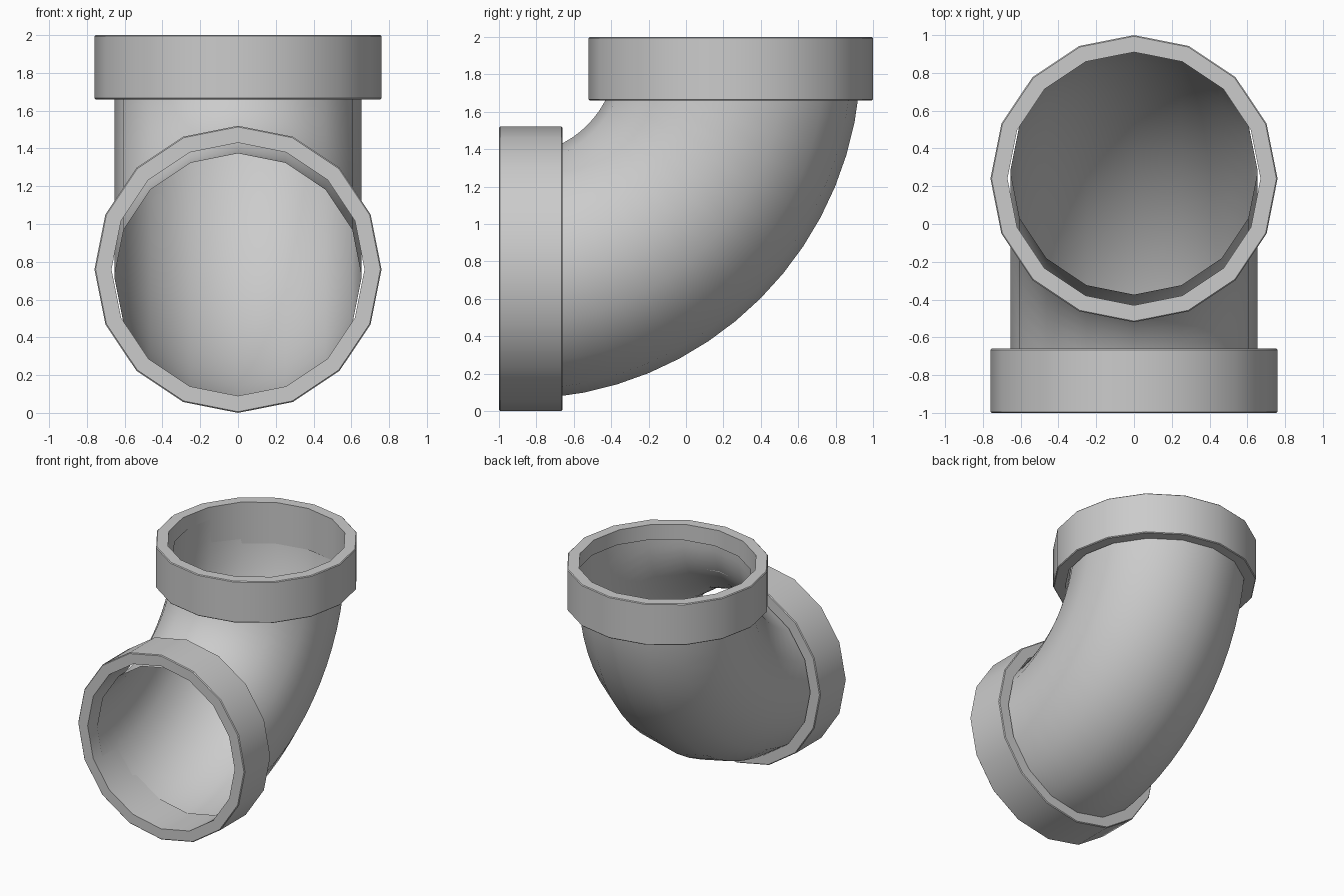
import bpy, bmesh
from math import sin, cos, pi, radians
from mathutils import Matrix, Vector

if "Cube" in bpy.data.objects:
    bpy.data.objects.remove(bpy.data.objects["Cube"])

SIDES = 16


def finish(name, bm, angle):
    bmesh.ops.recalc_face_normals(bm, faces=bm.faces)
    me = bpy.data.meshes.new(name)
    bm.to_mesh(me)
    bm.free()
    ob = bpy.data.objects.new(name, me)
    bpy.context.collection.objects.link(ob)
    bpy.ops.object.select_all(action='DESELECT')
    ob.select_set(True)
    bpy.context.view_layer.objects.active = ob
    bpy.ops.object.shade_smooth_by_angle(angle=radians(angle))
    return ob


def collar(name, matrix):
    # ring section (radius, height) with tiny softened outer corners
    e = 0.006
    section = [(0.67, 0), (0.76 - e, 0), (0.76, e),
               (0.76, 0.34 - e), (0.76 - e, 0.34), (0.67, 0.34)]
    bm = bmesh.new()
    rings = [[bm.verts.new((r * cos(2 * pi * i / SIDES), r * sin(2 * pi * i / SIDES), h))
              for r, h in section] for i in range(SIDES)]
    n = len(section)
    for i in range(SIDES):
        a, b = rings[i], rings[(i + 1) % SIDES]
        for j in range(n):
            k = (j + 1) % n
            bm.faces.new((a[j], b[j], b[k], a[k]))
    bm.transform(matrix)
    return finish(name, bm, 40)


# thin-walled quarter bend, ends tucked inside the collars
bm = bmesh.new()
pivot = Vector((0, -0.9, 1.9))
bend, radius = 1.181, 0.655
ring = [bm.verts.new((radius * cos(2 * pi * i / SIDES), pivot.y,
                      pivot.z - bend + radius * sin(2 * pi * i / SIDES)))
        for i in range(SIDES)]
edges = [bm.edges.new((ring[i], ring[(i + 1) % SIDES])) for i in range(SIDES)]
bmesh.ops.spin(bm, geom=ring + edges, cent=pivot, axis=(1, 0, 0),
               angle=pi / 2, steps=16)
pipe = finish("elbow_pipe", bm, 40)

# end collars
collar("top_collar", Matrix.Translation((0, 0.24, 1.66)))
collar("front_collar", Matrix.Translation((0, -0.66, 0.76)) @ Matrix.Rotation(pi / 2, 4, 'X'))
